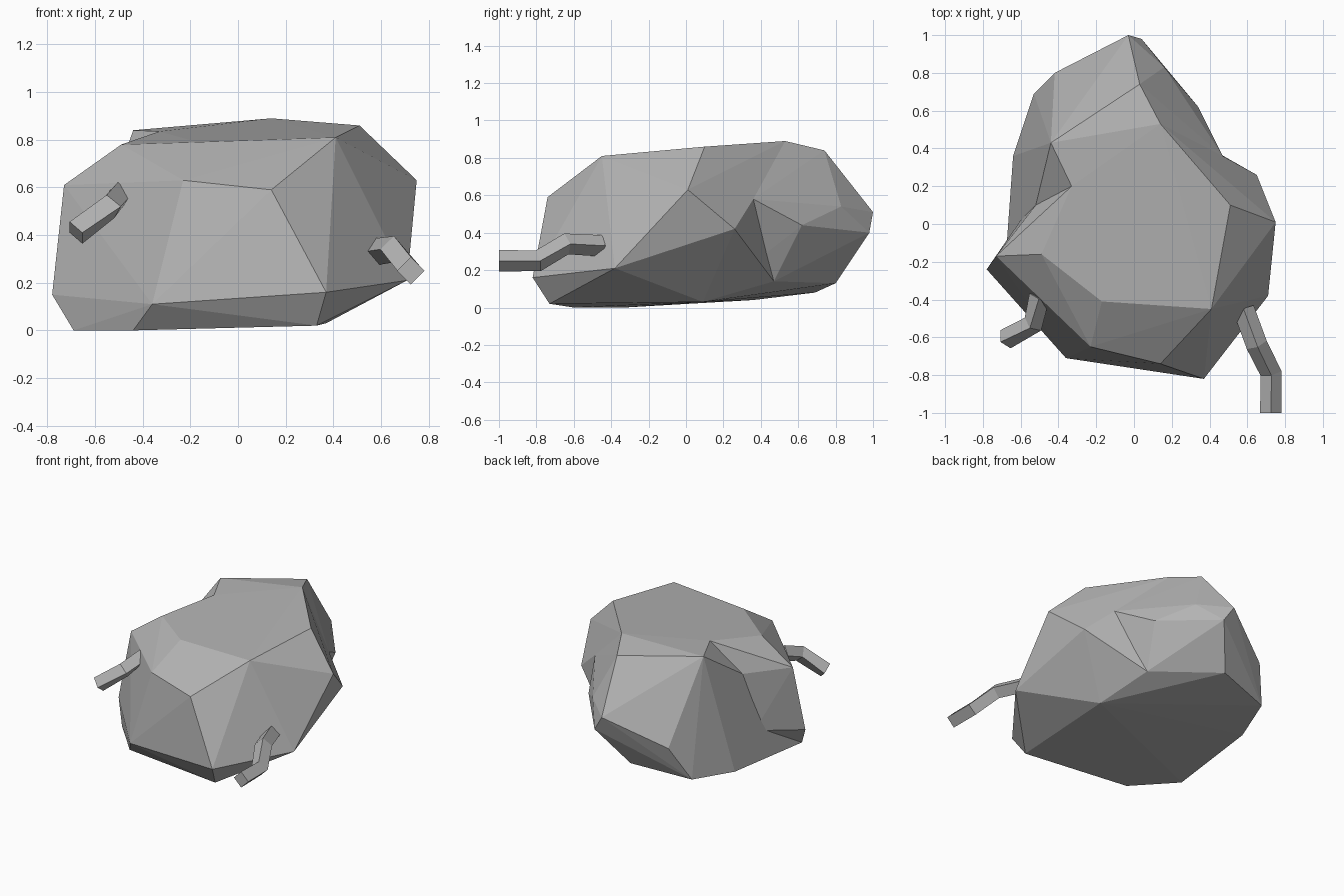
import bpy
import bmesh
import math
from mathutils import Vector

# Remove the default cube only
cube = bpy.data.objects.get("Cube")
if cube:
    bpy.data.objects.remove(cube, do_unlink=True)

# One stone colour for everything
stone = bpy.data.materials.new("stone_grey")
stone.use_nodes = True
stone.diffuse_color = (.45, .45, .45, 1)
for node in stone.node_tree.nodes:
    if node.type == 'BSDF_PRINCIPLED':
        node.inputs["Base Color"].default_value = stone.diffuse_color
        node.inputs["Roughness"].default_value = .9


def add_object(name, bm):
    """Turn a bmesh into a flat shaded object with the stone material."""
    bmesh.ops.recalc_face_normals(bm, faces=bm.faces[:])
    mesh = bpy.data.meshes.new(name)
    bm.to_mesh(mesh)
    bm.free()
    mesh.materials.append(stone)
    obj = bpy.data.objects.new(name, mesh)
    bpy.context.scene.collection.objects.link(obj)
    return obj


def boulder(name, corners):
    """Convex faceted lump wrapped around its corner points."""
    bm = bmesh.new()
    for corner in corners:
        bm.verts.new(corner)
    result = bmesh.ops.convex_hull(bm, input=bm.verts[:])
    loose = [v for v in bm.verts if not v.link_faces]
    bmesh.ops.delete(bm, geom=loose, context='VERTS')
    bmesh.ops.dissolve_limit(bm, angle_limit=math.radians(1),
                             verts=bm.verts[:], edges=bm.edges[:])
    return add_object(name, bm)


def twig(name, path, radius):
    """Bent four sided bar with mitred joints and closed ends."""
    path = [Vector(p) for p in path]
    bm = bmesh.new()
    rings = []
    for i, point in enumerate(path):
        before = path[max(i - 1, 0)]
        after = path[min(i + 1, len(path) - 1)]
        along = (after - before).normalized()
        side = along.cross(Vector((0, 0, 1))).normalized()
        up = side.cross(along)
        offsets = (side, up, -side, -up)
        rings.append([bm.verts.new(point + radius * o) for o in offsets])
    for a, b in zip(rings, rings[1:]):
        for k in range(4):
            n = (k + 1) % 4
            bm.faces.new((a[k], a[n], b[n], b[k]))
    bm.faces.new(rings[0])
    bm.faces.new(rings[-1])
    return add_object(name, bm)


# Corners along the seam where the two lumps of the rock meet
seam = [
    (-.33, .20, .835), (-.52, .10, .61), (-.58, .05, .20),   # notch
    (.14, .53, .89), (.47, .36, .58), (.28, .47, .14),       # valley
    (.37, .09, .03), (-.69, -.33, 0),                        # underside
]

# Front lump
front_corners = [
    (-.49, -.16, .78), (-.17, -.41, .79), (.41, -.45, .81), (.51, .10, .86),
    (-.73, -.17, .61), (-.23, -.65, .63), (.14, -.74, .59), (.75, .01, .63),
    (.65, .26, .42), (.71, -.38, .21), (.37, -.82, .16), (-.36, -.71, .11),
    (-.78, -.24, .15), (-.44, -.60, 0), (.33, -.73, .02),
]

# Back lump
back_corners = [
    (-.44, .43, .84), (.03, .74, .84), (-.03, 1, .51), (.04, .98, .40),
    (.16, .83, .54), (.34, .62, .44), (-.42, .80, .315), (-.53, .69, .08),
    (-.64, .36, .04), (-.05, .82, .22), (-.12, .80, .13),
]

boulder("front_boulder", seam + front_corners)
boulder("back_boulder", seam + back_corners)

# Bent twigs sticking out of the front
twig("left_twig", [(.58, -.45, .33), (.65, -.64, .34),
                   (.725, -.79, .25), (.725, -1, .25)], .057)
twig("right_twig", [(-.50, -.38, .57), (-.535, -.53, .52),
                    (-.68, -.61, .41)], .055)
